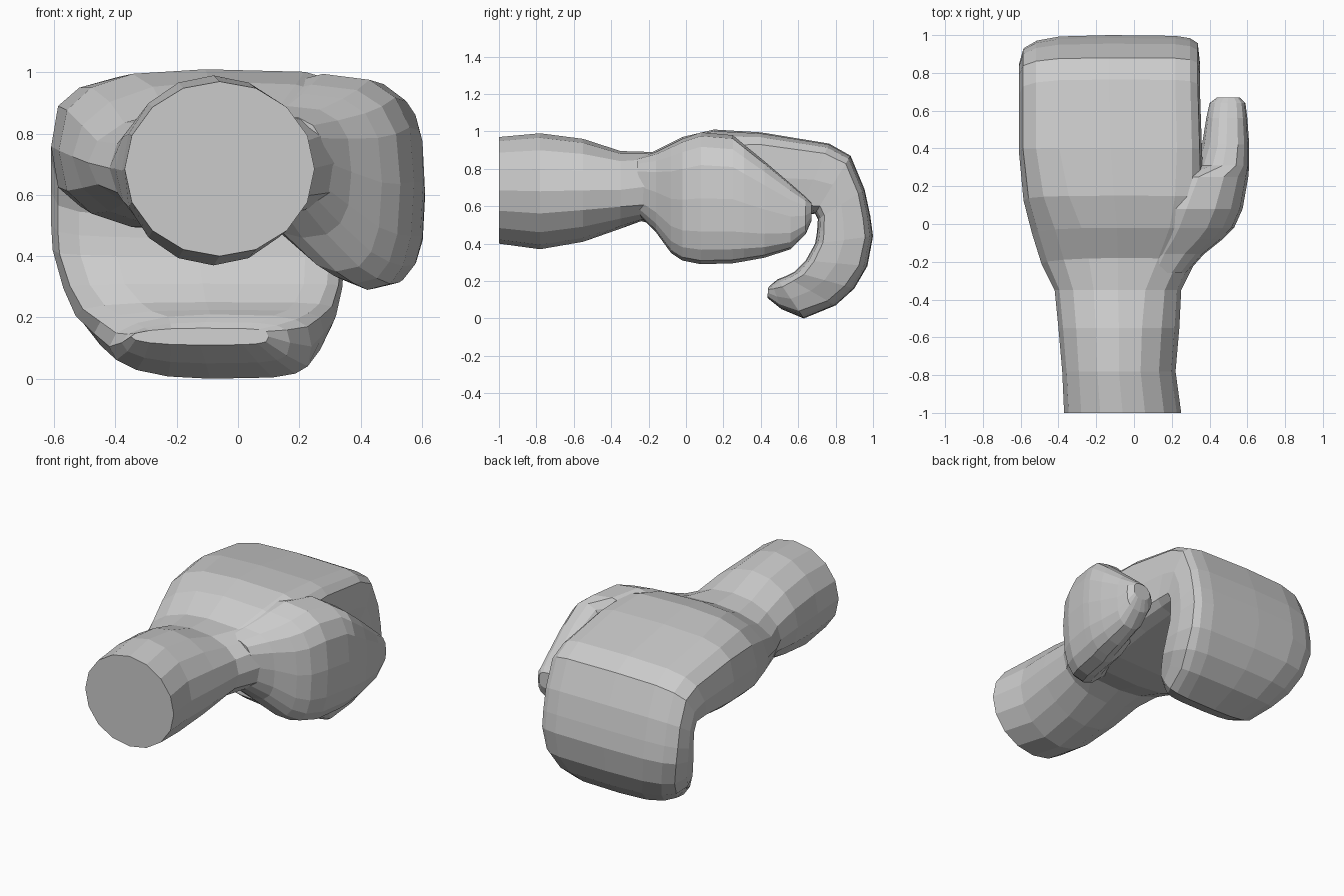
import bpy, bmesh, math

cube = bpy.data.objects.get("Cube")
if cube:
    bpy.data.objects.remove(cube, do_unlink=True)

grey = bpy.data.materials.new("plain grey")
grey.use_nodes = True
grey.diffuse_color = (0.6, 0.6, 0.6, 1)
grey.node_tree.nodes["Principled BSDF"].inputs["Base Color"].default_value = grey.diffuse_color

SIDES = 16


def rounded(value, power):
    return math.copysign(abs(value) ** (2 / power), value)


def loft(name, sections):
    """Skin sections: outer (y, z), inner (y, z), (x0 outer, x0 inner, x1), squareness."""
    bm = bmesh.new()
    rings = []
    for (yo, zo), (yi, zi), (xo, xi, x1), square in sections:
        ring = []
        for i in range(SIDES):
            a = math.tau * i / SIDES
            # the -x edge is softer than the +x edge
            power = square if math.cos(a) > 0 else max(2, square * .55)
            u, v = rounded(math.cos(a), power), rounded(math.sin(a), power)
            t = (v + 1) / 2
            x0 = xi + (xo - xi) * t
            ring.append(bm.verts.new((x0 + (x1 - x0) * (u + 1) / 2,
                                      yi + (yo - yi) * t,
                                      zi + (zo - zi) * t)))
        rings.append(ring)
    for a, b in zip(rings, rings[1:]):
        for i in range(SIDES):
            j = (i + 1) % SIDES
            bm.faces.new((a[i], a[j], b[j], b[i]))
    bm.faces.new(rings[0])
    bm.faces.new(rings[-1])
    bmesh.ops.recalc_face_normals(bm, faces=bm.faces)
    mesh = bpy.data.meshes.new(name)
    bm.to_mesh(mesh)
    bm.free()
    mesh.materials.append(grey)
    obj = bpy.data.objects.new(name, mesh)
    bpy.context.collection.objects.link(obj)


# Forearm, palm and the curled mitten of fingers: outer, inner, x range, squareness
hand = [
    ((-1, .97), (-1, .4), (-.37, .25), 2),
    ((-.78, .99), (-.78, .37), (-.38, .22), 2),
    ((-.55, .96), (-.55, .41), (-.4, .24), 2),
    ((-.35, .895), (-.35, .48), (-.42, .25), 2.3),
    ((-.18, .89), (-.24, .52), (-.49, .32), 3),
    ((-.02, .97), (-.08, .48), (-.54, .36), 4),
    ((.15, 1.01), (.1, .48), (-.585, .37), 5),
    ((.4, .995), (.38, .52), (-.61, .36), 6),
    ((.765, .935), (.6, .55), (-.61, .35), 6),
    ((.88, .87), (.69, .56), (-.61, .35), 6),
    ((.955, .69), (.705, .53), (-.61, .35), 6),
    ((.985, .55), (.7, .46), (-.61, .35), 6),
    ((1, .44), (.69, .4), (-.605, .35), 6),
    ((.97, .28), (.64, .31), (-.57, .34), 6),
    ((.9, .16), (.58, .25), (-.53, .32), 5),
    ((.8, .07), (.53, .225), (-.47, .28), 5),
    ((.63, 0), (.49, .21), (-.42, .24), 4),
    ((.51, .05), (.46, .185), (-.38, .17), 4),
    ((.435, .11), (.44, .165), (-.35, .1), 4),
]
loft("forearm_and_fingers", [(o, i, (x0, x0, x1), p) for o, i, (x0, x1), p in hand])

# Thumb lobe along the side of the palm: y, top, bottom, inner x at top and bottom, outer x
thumb = [
    (-.26, .86, .56, -.05, 0, .28),
    (-.16, .89, .46, -.05, .05, .37),
    (-.08, .93, .35, -.05, .17, .47),
    (-.02, .96, .31, -.05, .23, .53),
    (.08, .995, .29, -.02, .27, .575),
    (.25, .98, .295, .08, .29, .605),
    (.31, .93, .305, .33, .32, .61),
    (.42, .84, .325, .37, .35, .61),
    (.56, .72, .37, .385, .38, .6),
    (.64, .65, .45, .4, .4, .59),
    (.67, .62, .52, .44, .44, .56),
]
loft("thumb", [((y, top), (y, low), (xt, xb, x1), 2.8) for y, top, low, xt, xb, x1 in thumb])
